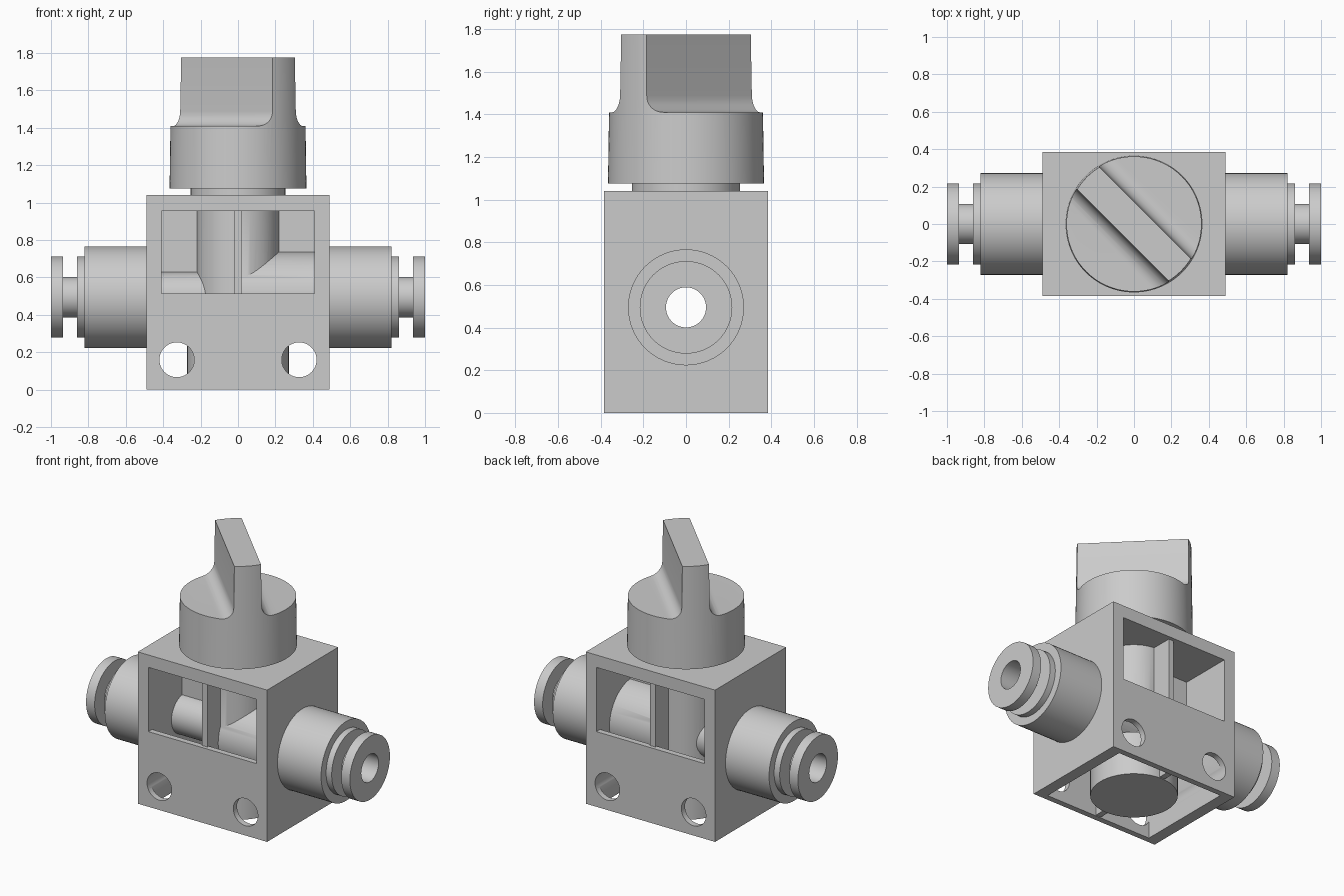
import bpy, bmesh, math
from mathutils import Matrix

if "Cube" in bpy.data.objects:
    bpy.data.objects.remove(bpy.data.objects["Cube"])

PORT_Z = 0.495
BORE = 0.094


def new_object(name, bm):
    bmesh.ops.recalc_face_normals(bm, faces=bm.faces)
    mesh = bpy.data.meshes.new(name)
    bm.to_mesh(mesh)
    bm.free()
    obj = bpy.data.objects.new(name, mesh)
    bpy.context.collection.objects.link(obj)
    return obj


def box(name, x0, x1, y0, y1, z0, z1):
    bm = bmesh.new()
    m = (Matrix.Translation(((x0 + x1) / 2, (y0 + y1) / 2, (z0 + z1) / 2))
         @ Matrix.Diagonal((x1 - x0, y1 - y0, z1 - z0, 1)))
    bmesh.ops.create_cube(bm, size=1, matrix=m)
    return new_object(name, bm)


def cylinder(name, center, r, length, axis='Z', r2=None, seg=64):
    bm = bmesh.new()
    rot = {'X': Matrix.Rotation(math.pi / 2, 4, 'Y'),
           'Y': Matrix.Rotation(math.pi / 2, 4, 'X'),
           'Z': Matrix.Identity(4)}[axis]
    bmesh.ops.create_cone(bm, cap_ends=True, segments=seg, radius1=r,
                          radius2=r if r2 is None else r2, depth=length,
                          matrix=Matrix.Translation(center) @ rot)
    return new_object(name, bm)


def boolean(obj, cutters, op='DIFFERENCE'):
    for c in cutters:
        mod = obj.modifiers.new("cut", 'BOOLEAN')
        mod.operation, mod.solver, mod.object = op, 'EXACT', c
    bpy.context.view_layer.update()
    graph = bpy.context.evaluated_depsgraph_get()
    mesh = bpy.data.meshes.new_from_object(obj.evaluated_get(graph))
    obj.modifiers.clear()
    obj.data = mesh


def lathe_x(name, profile, side, seg=64):
    """Closed (x, radius) profile turned about the port axis."""
    bm = bmesh.new()
    rings = []
    for i in range(seg):
        a = 2 * math.pi * i / seg
        rings.append([bm.verts.new((side * x, r * math.cos(a), PORT_Z + r * math.sin(a)))
                      for x, r in profile])
    n = len(profile)
    for i in range(seg):
        a, b = rings[i], rings[(i + 1) % seg]
        for j in range(n):
            k = (j + 1) % n
            bm.faces.new((a[j], a[k], b[k], b[j]))
    return new_object(name, bm)


# Cutters for the housing
bore = cylinder("bore_cutter", (0, 0, PORT_Z), BORE, 2.4, 'X')
cutters = [box("cavity_cutter", -0.41, 0.41, -0.345, 0.345, -0.1, 0.955),
           box("window_cutter", -0.41, 0.41, -0.5, 0.5, 0.515, 0.955)]
for s in (-1, 1):
    cutters.append(cylinder("screw_hole_cutter", (s * 0.327, 0, 0.16), 0.093, 1, 'Y'))

# Housing: open-bottomed box with windows and mounting holes
housing = box("housing", -0.49, 0.49, -0.385, 0.385, 0, 1.04)
boolean(housing, cutters + [bore])

# Inner valve core with its base, two pipes and ribs
core = cylinder("valve_core", (0, 0, 0.61), 0.22, 0.70)
inner = [cylinder("core_base", (0, 0, 0.15), 0.272, 0.30),
         cylinder("inlet_pipe", (-0.21, 0, PORT_Z), 0.135, 0.42, 'X'),
         cylinder("outlet_pipe", (0.21, 0, PORT_Z), 0.243, 0.42, 'X'),
         box("middle_wall", -0.42, 0.42, -0.02, 0.02, 0.48, 0.96),
         box("cross_rib", -0.02, 0.02, -0.36, 0.36, 0.005, 0.96)]
boolean(core, inner, 'UNION')
boolean(core, [bore])

# Push-in ports on both sides
port_profile = [(0.48, BORE), (0.48, 0.272), (0.82, 0.272), (0.82, 0.217),
                (0.862, 0.217), (0.862, 0.108), (0.935, 0.108),
                (0.935, 0.217), (1.0, 0.217), (1.0, BORE)]
ports = [lathe_x("left_port", port_profile, -1), lathe_x("right_port", port_profile, 1)]

# Collar under the knob
collar = cylinder("knob_collar", (0, 0, 1.06), 0.253, 0.06)

# Knob: filleted grip profile, extruded and trimmed to a round outline
half, fil, top, deck, low = 0.088, 0.08, 1.775, 1.41, 1.075
side = [(0.45, low), (0.45, deck)]
for i in range(9):
    a = math.pi / 2 * i / 8
    side.append((half + fil - fil * math.sin(a), deck + fil - fil * math.cos(a)))
side.append((half - 0.004, top))
outline = side + [(-x, z) for x, z in reversed(side)]
bm = bmesh.new()
face = bm.faces.new([bm.verts.new((x, -0.5, z)) for x, z in outline])
ext = bmesh.ops.extrude_face_region(bm, geom=[face])
bmesh.ops.translate(bm, vec=(0, 1, 0),
                    verts=[v for v in ext["geom"] if isinstance(v, bmesh.types.BMVert)])
bmesh.ops.rotate(bm, verts=bm.verts, cent=(0, 0, 0), matrix=Matrix.Rotation(math.pi / 4, 3, 'Z'))
knob = new_object("knob", bm)
trim = cylinder("knob_trim", (0, 0, 1.45), 0.367, 0.9, 'Z', r2=0.354, seg=96)
boolean(knob, [trim], 'INTERSECT')

# Hide helpers, shade the rest
helpers = cutters + inner + [bore, trim]
for h in helpers:
    bpy.data.objects.remove(h)
bpy.ops.object.select_all(action='DESELECT')
for o in [housing, core, collar, knob] + ports:
    o.select_set(True)
bpy.context.view_layer.objects.active = housing
bpy.ops.object.shade_smooth_by_angle(angle=math.radians(30))
